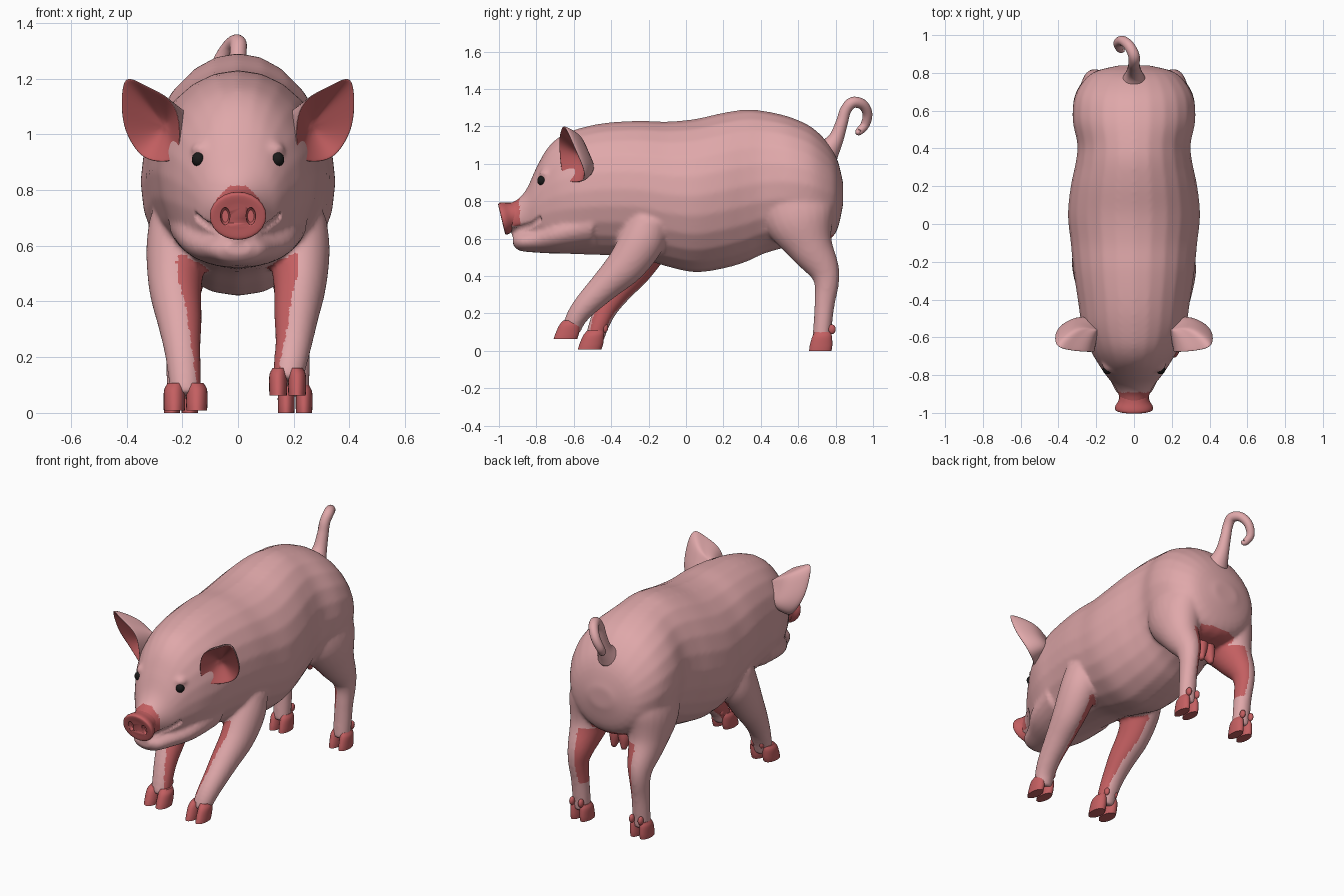
import bpy, bmesh, math
from mathutils import Vector, Matrix

if "Cube" in bpy.data.objects:
    bpy.data.objects.remove(bpy.data.objects["Cube"])


def material(name, rgb):
    m = bpy.data.materials.new(name)
    m.diffuse_color = (*rgb, 1)
    m.use_nodes = True
    m.node_tree.nodes["Principled BSDF"].inputs["Base Color"].default_value = m.diffuse_color
    return m


PINK = material("pale pink skin", (0.74, 0.39, 0.40))
ROSE = material("deep rose", (0.55, 0.115, 0.12))
BLACK = material("eye black", (0.01, 0.01, 0.01))
SIDES = 24


def spline(pts, n=5):
    """Catmull-Rom resampling of tuples of any length."""
    v = [Vector(p) for p in pts]
    v = [2 * v[0] - v[1]] + v + [2 * v[-1] - v[-2]]
    out = []
    for i in range(1, len(v) - 2):
        a, b, c, d = v[i - 1:i + 3]
        for k in range(n):
            t = k / n
            out.append(0.5 * (2 * b + (c - a) * t + (2 * a - 5 * b + 4 * c - d) * t * t
                              + (3 * b - a - 3 * c + d) * t ** 3))
    return out + [v[-2]]


def loft(bm, rings):
    """Skin a list of closed rings, cap both ends, return faces band by band."""
    rows = [[bm.verts.new(p) for p in r] for r in rings]
    n = len(rows[0])
    bands = [[bm.faces.new((a[i], a[(i + 1) % n], b[(i + 1) % n], b[i])) for i in range(n)]
             for a, b in zip(rows, rows[1:])]
    return bands + [[bm.faces.new(rows[0][::-1])], [bm.faces.new(rows[-1])]]


def tube(bm, pts, axis=None):
    """Sweep an ellipse through points (x, y, z, half width, half depth)."""
    path = spline(pts)
    rings = []
    for i, p in enumerate(path):
        nxt, prv = path[min(i + 1, len(path) - 1)], path[max(i - 1, 0)]
        t = Vector(axis).normalized() if axis else (Vector(nxt[:3]) - Vector(prv[:3])).normalized()
        s = Vector((1, 0, 0))
        s = (s - t * s.dot(t)).normalized()
        u = t.cross(s)
        a, b = max(p[3], 0.003), max(p[4], 0.003)
        rings.append([Vector(p[:3]) + s * a * math.cos(w) + u * b * math.sin(w)
                      for w in (math.tau * k / SIDES for k in range(SIDES))])
    return loft(bm, rings)


def ball(bm, c, r):
    m = Matrix.Translation(c) @ Matrix.Diagonal((*r, 1))
    bmesh.ops.create_uvsphere(bm, u_segments=24, v_segments=14, radius=1, matrix=m)


def finish(bm, name, mats, angle=180):
    bmesh.ops.recalc_face_normals(bm, faces=bm.faces)
    me = bpy.data.meshes.new(name)
    bm.to_mesh(me)
    bm.free()
    for m in mats:
        me.materials.append(m)
    ob = bpy.data.objects.new(name, me)
    bpy.context.collection.objects.link(ob)
    me.shade_smooth()
    if angle < 180:
        me.set_sharp_from_angle(angle=math.radians(angle))
    return ob


def bake(ob):
    """Replace the mesh by its modified result."""
    dg = bpy.context.evaluated_depsgraph_get()
    me = bpy.data.meshes.new_from_object(ob.evaluated_get(dg))
    ob.modifiers.clear()
    ob.data = me
    return me


# ---- skin: torso and head as one loft (y, top, bottom, half width)
skin = bmesh.new()
TORSO = [(-.96, .785, .63, .075), (-.90, .81, .62, .083), (-.85, .87, .60, .11),
         (-.80, .98, .57, .15), (-.74, 1.085, .535, .19), (-.66, 1.155, .52, .235),
         (-.55, 1.195, .515, .275), (-.42, 1.22, .51, .295), (-.25, 1.23, .495, .32),
         (-.1, 1.226, .45, .335), (.05, 1.24, .42, .35), (.2, 1.273, .44, .335),
         (.32, 1.29, .475, .31), (.42, 1.282, .52, .30), (.55, 1.252, .555, .325),
         (.67, 1.197, .57, .315), (.76, 1.11, .59, .265), (.81, 1.02, .65, .2),
         (.84, .9, .78, .08)]
tube(skin, [(0, y, (t + b) / 2, w, (t - b) / 2) for y, t, b, w in TORSO], (0, 1, 0))

# lower jaw and cheeks
tube(skin, [(0, -.925, .59, .045, .025), (0, -.89, .585, .095, .05), (0, -.8, .595, .14, .07),
            (0, -.68, .63, .21, .11), (0, -.5, .68, .25, .15)], (0, 1, 0))

# brows
for s in (1, -1):
    ball(skin, (s * .128, -.745, .945), (.04, .04, .03))

# legs: near front is raised forward, far front stands, hind pair mirrored
FRONT = [(.2, -.2, .68, .12, .12), (.22, -.24, .58, .11, .12), (.222, -.32, .46, .095, .105),
         (.21, -.43, .35, .08, .082), (.2, -.53, .25, .066, .066), (.188, -.585, .18, .06, .056),
         (.178, -.615, .11, .052, .05)]
FAR = [(-.2, -.17, .68, .12, .12), (-.22, -.2, .58, .11, .12), (-.225, -.27, .45, .095, .1),
       (-.21, -.36, .33, .08, .078), (-.2, -.425, .23, .066, .062), (-.192, -.465, .14, .06, .054),
       (-.188, -.49, .06, .055, .05)]
HIND = [(.17, .58, .85, .13, .2), (.19, .61, .7, .135, .19), (.2, .665, .56, .105, .125),
        (.205, .735, .44, .075, .085), (.21, .752, .36, .058, .066), (.208, .742, .26, .052, .055),
        (.206, .732, .15, .052, .05), (.205, .725, .06, .05, .05)]
for leg in (FRONT, FAR, HIND, [(-p[0], *p[1:]) for p in HIND]):
    tube(skin, leg)

body = finish(skin, "body", [PINK, ROSE])
rm = body.modifiers.new("fuse", 'REMESH')
rm.mode, rm.voxel_size = 'VOXEL', 0.011
sm = body.modifiers.new("soften", 'SMOOTH')
sm.factor, sm.iterations = 0.5, 8
me = bake(body)

# mouth crease pressed into the skin
for v in me.vertices:
    x, y, z = v.co
    d = abs(z - (.632 + (y + .96) * .3 + max(0, y + .83) * .4))
    if y < -.775 and d < .02:
        v.co -= v.normal * .018 * (1 - d / .02)

# rose on the nose bridge, inner legs and groin
for f in me.polygons:
    x, y, z = f.center
    inward = -f.normal.x * math.copysign(1, x)
    low = 0 if x < 0 and y < 0 else (.1 if y < 0 else .24)
    inner = abs(x) > .05 and low < z < .575 and inward > max(.05, .6 - (z - .15) * 1.4)
    nose = y < -.89 and z > .67
    groin = y > .58 and abs(x) < .13 and z < .62 and f.normal.z < -.3
    f.material_index = int(inner or nose or groin)
me.shade_smooth()

# ---- snout disc with cut nostrils
bm = bmesh.new()
tube(bm, [(0, -.88, .728, .074, .07), (0, -.93, .72, .081, .074), (0, -.962, .711, .098, .085),
          (0, -.978, .706, .101, .087), (0, -.986, .704, .092, .078), (0, -.984, .704, .05, .045)],
     (0, -.973, -.23))
snout = finish(bm, "snout", [ROSE], 50)
bm = bmesh.new()
for s in (1, -1):
    ball(bm, (s * .046, -.985, .706), (.017, .035, .032))
cutter = finish(bm, "nostril_cutter", [ROSE])
cutter.hide_render = True
bo = snout.modifiers.new("nostrils", 'BOOLEAN')
bo.object, bo.operation = cutter, 'DIFFERENCE'
bake(snout)
bpy.data.objects.remove(cutter)

# ---- eyes
bm = bmesh.new()
for s in (1, -1):
    ball(bm, (s * .141, -.77, .91), (.025, .025, .026))
finish(bm, "eyes", [BLACK])

# ---- ears: rim loop, shell running back into the head, rose cup inside
RIM = [(.415, -.655, 1.225), (.425, -.61, 1.12), (.418, -.57, 1.03), (.385, -.54, .96),
       (.34, -.54, .905), (.27, -.59, .895), (.215, -.655, .905), (.205, -.675, 1.0),
       (.215, -.68, 1.09), (.26, -.68, 1.145), (.345, -.672, 1.18)]
BASE, CUP = Vector((.15, -.57, 1.05)), Vector((.26, -.565, 1.03))
LAYERS = [(BASE, .8, .03), (BASE, .45, .075), (BASE, .12, .035), (BASE, .02, .01), (CUP, .02, -.004),
          (CUP, .12, .0), (CUP, .5, .015), (CUP, .85, .02)]
bm = bmesh.new()
for s in (1, -1):
    rings = []
    for target, f, push in LAYERS:
        ring = [Vector(p).lerp(target, f) + Vector((0, push, 0)) for p in RIM]
        rings.append([Vector((s * p.x, p.y, p.z)) for p in ring])
    bands = loft(bm, rings)
    for band in bands[4:7] + bands[-1:]:
        for f in band:
            f.material_index = 1
ears = finish(bm, "ears", [PINK, ROSE])
ears.modifiers.new("round", 'SUBSURF').levels = 2
bake(ears)

# ---- cloven hooves with dew claws (x, bottom y, bottom z, top y, half width, half length)
bm = bmesh.new()
for x, y0, z0, y1, a, b in [(.178, -.645, .062, -.612, .031, .063), (-.188, -.515, .008, -.484, .037, .063),
                            (.205, .718, 0, .732, .029, .06), (-.205, .718, 0, .732, .029, .06)]:
    for s in (1, -1):
        cx = x + s * (a + .003)
        tube(bm, [(cx - s * .004, y1, z0 + .1, a * .75, b * .7), (cx, y1 * .7 + y0 * .3, z0 + .075, a, b * .88),
                  (cx, y0 * .7 + y1 * .3, z0 + .03, a * 1.04, b), (cx, y0, z0, a, b)], (0, 0, 1))
        ball(bm, (x + s * .03, y1 + .048, z0 + .115), (.015, .02, .026))
finish(bm, "hooves", [ROSE], 50)

# ---- teats between the hind legs
bm = bmesh.new()
for s in (1, -1):
    tube(bm, [(s * .02, .62, .6, .05, .06), (s * .03, .64, .53, .038, .045), (s * .035, .66, .46, .012, .014)])
finish(bm, "teats", [ROSE])

# ---- curly tail
bm = bmesh.new()
TAIL = [(0, .75, 1.06, .07), (0, .8, 1.13, .042), (0, .833, 1.22, .032), (0, .853, 1.285, .03),
        (0, .89, 1.327, .03), (-.025, .942, 1.318, .028), (-.06, .97, 1.27, .026),
        (-.085, .958, 1.21, .024), (-.072, .925, 1.172, .02), (-.05, .918, 1.168, .008)]
tube(bm, [(*p, p[3]) for p in TAIL])
finish(bm, "tail", [PINK])
